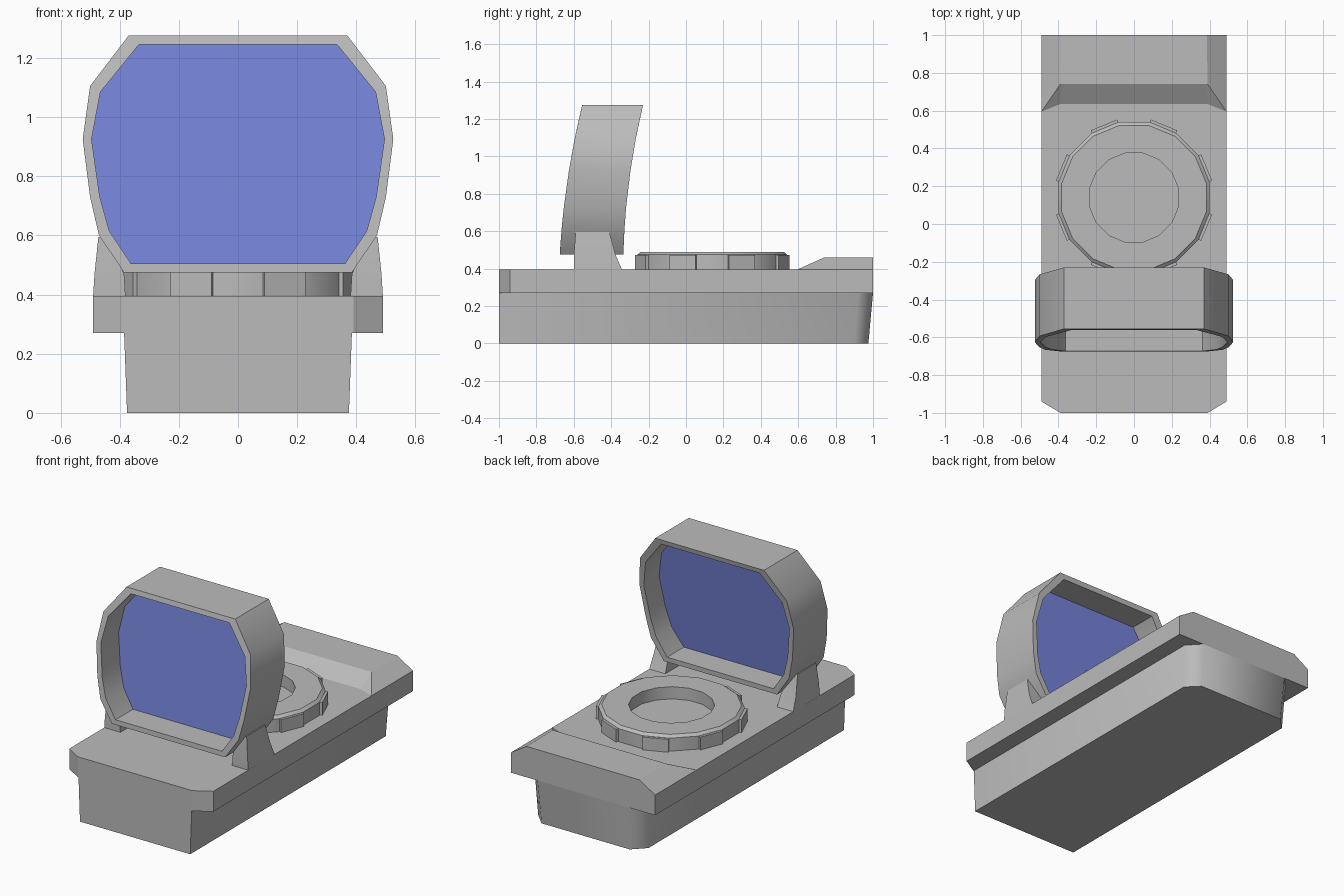
import bpy, bmesh, math

if "Cube" in bpy.data.objects:
    bpy.data.objects.remove(bpy.data.objects["Cube"], do_unlink=True)


def material(name, rgb):
    mat = bpy.data.materials.new(name)
    mat.use_nodes = True
    mat.diffuse_color = (*rgb, 1)
    mat.node_tree.nodes["Principled BSDF"].inputs["Base Color"].default_value = (*rgb, 1)
    return mat


GREY = material("grey_metal", (0.5, 0.5, 0.5))
BLUE = material("blue_glass", (0.18, 0.23, 0.70))


def loft(name, rings, mat, loop=False, smooth=25):
    """Skin a list of equal rings; cap the ends, or join last to first."""
    bm = bmesh.new()
    rows = [[bm.verts.new(p) for p in ring] for ring in rings]
    n = len(rows[0])
    pairs = list(zip(rows, rows[1:]))
    if loop:
        pairs.append((rows[-1], rows[0]))
    else:
        bm.faces.new(rows[0])
        bm.faces.new(rows[-1])
    for a, b in pairs:
        for i in range(n):
            j = (i + 1) % n
            bm.faces.new((a[i], a[j], b[j], b[i]))
    bmesh.ops.remove_doubles(bm, verts=bm.verts, dist=0.0005)
    bmesh.ops.recalc_face_normals(bm, faces=bm.faces)
    mesh = bpy.data.meshes.new(name)
    bm.to_mesh(mesh)
    bm.free()
    mesh.materials.append(mat)
    obj = bpy.data.objects.new(name, mesh)
    bpy.context.collection.objects.link(obj)
    bpy.ops.object.select_all(action='DESELECT')
    obj.select_set(True)
    bpy.context.view_layer.objects.active = obj
    if smooth:
        bpy.ops.object.shade_smooth_by_angle(angle=math.radians(smooth))
    return obj


def mirrored(half):
    """Complete a right-half outline by mirroring it across x = 0."""
    return half + [(-x, y) for x, y in reversed(half)]


def at(outline, z):
    return [(x, y, z) for x, y in outline]


# Lower body, tapering in toward the bottom and rear
lower_top = mirrored([(0.385, -1), (0.385, 0.92), (0.31, 1)])
lower_bottom = mirrored([(0.375, -1), (0.375, 0.90), (0.30, 0.975)])
loft("lower_body", [at(lower_bottom, 0), at(lower_top, 0.27)], GREY, smooth=50)

# Deck plate with clipped front corners
deck = mirrored([(0.39, -1), (0.49, -0.94), (0.49, 1)])
loft("deck_plate", [at(deck, 0.27), at(deck, 0.395)], GREY)

# Raised rear block with a ramp and sloping sides
ramp_base = mirrored([(0.39, 0.635), (0.49, 0.595), (0.49, 1)])
ramp_top = mirrored([(0.385, 0.74), (0.39, 0.74), (0.385, 1)])
loft("rear_ramp", [at(ramp_base, 0.395), at(ramp_top, 0.46)], GREY, smooth=0)

# Dial ring with a shallow well
DIAL_Y, SIDES = 0.14, 16


def dial_ring(r, z):
    step = 2 * math.pi / SIDES
    return [(r * math.cos((i + 0.5) * step), DIAL_Y + r * math.sin((i + 0.5) * step), z)
            for i in range(SIDES)]


profile = [(0.408, 0.39), (0.408, 0.475), (0.39, 0.49), (0.24, 0.49), (0.24, 0.415)]
loft("dial", [dial_ring(r, z) for r, z in profile], GREY)

# Grip tabs around the dial
for k in range(8):
    a = math.radians(22.5 + 45 * k)
    c, s = math.cos(a), math.sin(a)
    plan = [(u * c - v * s, DIAL_Y + u * s + v * c)
            for u, v in ((0.38, -0.075), (0.416, -0.075), (0.416, 0.075), (0.38, 0.075))]
    loft(f"dial_tab_{k + 1}", [at(plan, 0.395), at(plan, 0.474)], GREY, smooth=0)


# Window hood: a leaning, slightly curved frame
def front_y(z):
    u = (z - 0.475) / 0.8
    return -0.675 + 0.045 * u + 0.075 * u * u


def back_y(z):
    u = (z - 0.475) / 0.8
    return -0.335 + 0.02 * u + 0.085 * u * u


outer = mirrored([(0.385, 0.475), (0.47, 0.60), (0.50, 0.73),
                  (0.525, 0.925), (0.50, 1.105), (0.37, 1.275)])
inner = mirrored([(0.362, 0.505), (0.435, 0.615), (0.467, 0.73),
                  (0.495, 0.925), (0.465, 1.085), (0.335, 1.245)])


def frame_ring(outline, depth):
    return [(x, front_y(z) + depth * (back_y(z) - front_y(z)), z) for x, z in outline]


loft("window_hood", [frame_ring(outer, 0), frame_ring(outer, 0.5), frame_ring(outer, 1),
                     frame_ring(inner, 1), frame_ring(inner, 0.5), frame_ring(inner, 0)],
     GREY, loop=True, smooth=40)


# Flat tilted glass pane set midway into the hood
def pane(offset):
    return [(x * 1.01, -0.50 + 0.12 * (z - 0.505) + offset, z) for x, z in inner]


loft("glass_pane", [pane(-0.004), pane(0.004)], BLUE, smooth=0)

# Flared brackets joining the hood to the deck
for side, label in ((1, "left"), (-1, "right")):
    def section(x0, x1, y0, y1, z):
        return [(side * x, y, z) for x, y in ((x0, y0), (x1, y0), (x1, y1), (x0, y1))]

    loft(f"{label}_bracket", [section(0.38, 0.49, -0.60, -0.34, 0.39),
                              section(0.385, 0.485, -0.60, -0.375, 0.47),
                              section(0.445, 0.472, -0.59, -0.41, 0.595)], GREY, smooth=40)
